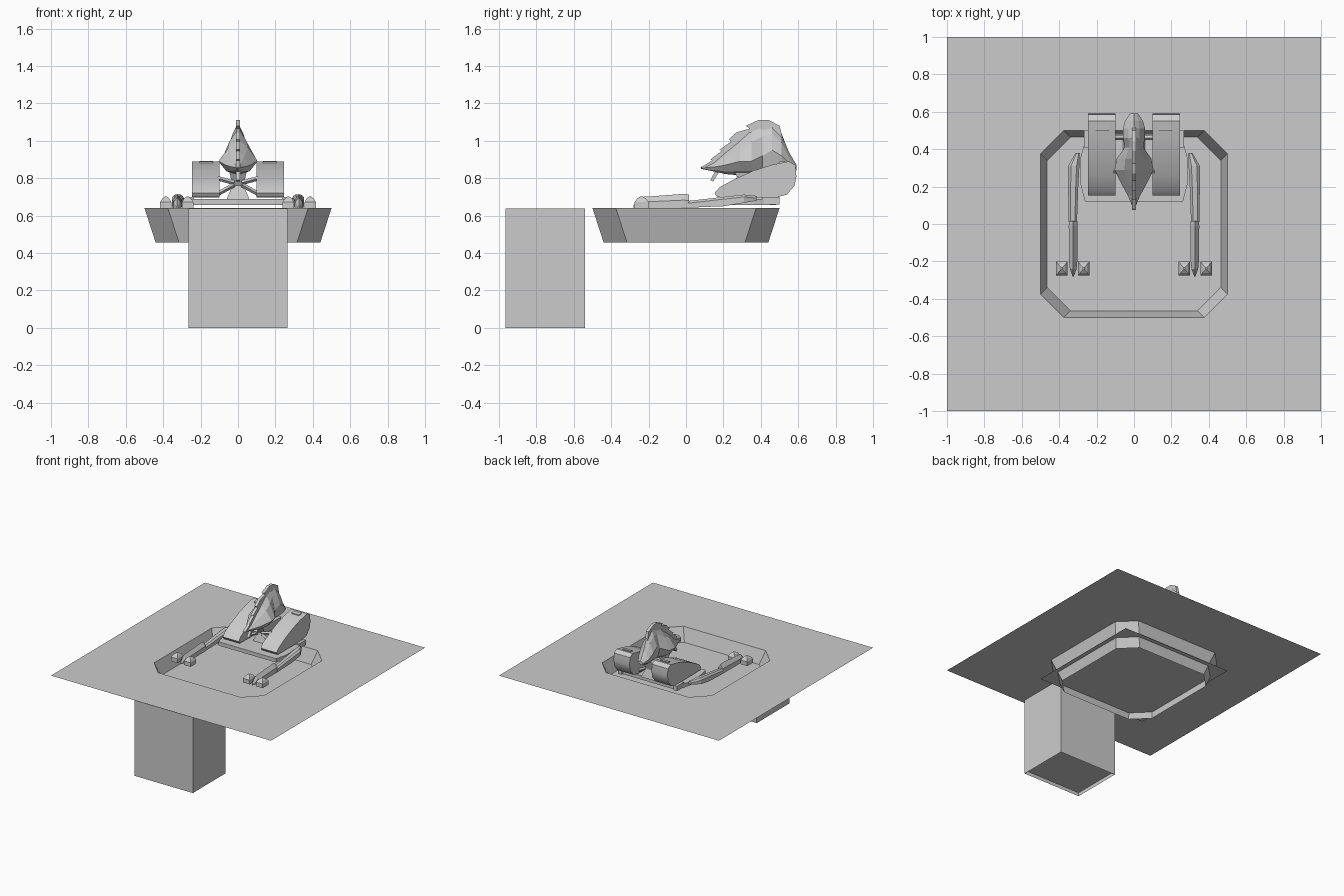
import bpy, bmesh
from mathutils import Vector

if "Cube" in bpy.data.objects:
    bpy.data.objects.remove(bpy.data.objects["Cube"])


def make(name, verts, faces, smooth=None, mirror=False):
    me = bpy.data.meshes.new(name)
    bm = bmesh.new()
    vs = [bm.verts.new(v) for v in verts]
    for f in faces:
        bm.faces.new([vs[i] for i in f])
    bmesh.ops.recalc_face_normals(bm, faces=bm.faces)
    bm.to_mesh(me)
    bm.free()
    ob = bpy.data.objects.new(name, me)
    bpy.context.collection.objects.link(ob)
    if smooth:
        bpy.context.view_layer.objects.active = ob
        ob.select_set(True)
        bpy.ops.object.shade_smooth_by_angle(angle=smooth)
        ob.select_set(False)
    if mirror:
        ob.modifiers.new("mirror", 'MIRROR').use_axis[0] = True
    return ob


def loft(name, rings, caps=True, **kw):
    """Skin closed rings that all have the same point count."""
    n = len(rings[0])
    verts = [p for r in rings for p in r]
    faces = [(k * n + i, k * n + (i + 1) % n, (k + 1) * n + (i + 1) % n, (k + 1) * n + i)
             for k in range(len(rings) - 1) for i in range(n)]
    if caps:
        faces += [tuple(range(n)), tuple(range((len(rings) - 1) * n, len(rings) * n))]
    return make(name, verts, faces, **kw)


def side_extrude(name, profile, x0, x1, **kw):
    return loft(name, [[(x, y, z) for y, z in profile] for x in (x0, x1)], **kw)


def rect(x0, x1, y0, y1, z):
    return [(x0, y0, z), (x1, y0, z), (x1, y1, z), (x0, y1, z)]


def strut(name, a, b, r):
    a, b = Vector(a), Vector(b)
    d = (b - a).normalized()
    u = d.cross(Vector((0, 1, 0))).normalized() * r
    v = d.cross(u).normalized() * r
    loft(name, [[p + u, p + v, p - u, p - v] for p in (a, b)], mirror=True)


def octagon(r, c, z):
    return [(r, -c, z), (r, c, z), (c, r, z), (-c, r, z),
            (-r, c, z), (-r, -c, z), (-c, -r, z), (c, -r, z)]


# Deck with an eight-sided opening
TOP = 0.64
square = [(1, -1, TOP), (1, 1, TOP), (-1, 1, TOP), (-1, -1, TOP)]
deck_faces = []
for k in range(4):
    a, b, nxt = 4 + 2 * k, 5 + 2 * k, 4 + (2 * k + 2) % 8
    deck_faces += [(k, (k + 1) % 4, b, a), ((k + 1) % 4, nxt, b)]
make("deck", square + octagon(0.5, 0.375, TOP), deck_faces)

# Sloped pit wall and flat pit floor
loft("pit_wall", [octagon(0.5, 0.375, TOP), octagon(0.44, 0.315, 0.455)], caps=False)
make("pit_floor", rect(-0.5, 0.5, -0.5, 0.5, 0.53), [(0, 1, 2, 3)])

# Front block, its underside slightly recessed
bx = (-0.265, 0.265, -0.965, -0.54)
loft("front_block", [rect(*bx, 0), rect(*bx, 0.638)], caps=False)
make("front_block_underside", rect(*bx, 0.03), [(0, 1, 2, 3)])
make("front_block_top", rect(*bx, 0.637), [(0, 1, 2, 3)])

# Base slab
half = [(0.262, 0.12), (0.285, 0.21), (0.285, 0.36), (0.25, 0.48)]
outline = half + [(-x, y) for x, y in reversed(half)]
loft("base_slab", [[(x, y, z) for x, y in outline] for z in (0.657, 0.688)])

# Rounded side pods
pod = [(0.165, 0.70), (0.152, 0.72), (0.18, 0.752), (0.26, 0.795), (0.36, 0.84), (0.46, 0.872),
       (0.55, 0.89), (0.585, 0.87), (0.59, 0.81), (0.58, 0.76), (0.54, 0.712), (0.48, 0.697)]
side_extrude("side_pod", pod, 0.10, 0.245, smooth=0.6, mirror=True)
side_extrude("pod_plate", [(0.50, 0.87), (0.53, 0.88), (0.53, 0.893), (0.50, 0.888)],
             0.135, 0.205, mirror=True)

# Long arms reaching forward
arm = []
for y, x0, x1, z0, z1 in [(0.01, 0.305, 0.35, 0.642, 0.678), (0.2, 0.298, 0.352, 0.65, 0.70),
                          (0.31, 0.292, 0.352, 0.668, 0.712), (0.38, 0.29, 0.312, 0.68, 0.705)]:
    m = (x1 - x0) * 0.25
    arm.append([(x0, y, z0), (x1, y, z0), (x1, y, z1 - 0.012),
                (x1 - m, y, z1), (x0 + m, y, z1), (x0, y, z1 - 0.012)])
loft("arm", arm, mirror=True)

# Ridged blades at the ends of the arms
blade = []
for y, w, z0, z1 in [(0.015, 0.022, 0.642, 0.712), (-0.01, 0.024, 0.642, 0.716),
                     (-0.2, 0.022, 0.64, 0.702), (-0.24, 0.018, 0.64, 0.70), (-0.28, 0.003, 0.64, 0.655)]:
    zm = z0 + (z1 - z0) * 0.55
    blade.append([(0.325 - w, y, z0), (0.325 + w, y, z0), (0.325 + w, y, zm),
                  (0.325, y, z1), (0.325 - w, y, zm)])
loft("arm_blade", blade, mirror=True)

# Pointed claws on both sides of each blade
for x in (0.269, 0.386):
    rings = [rect(x - w, x + w, -0.238 - d, -0.238 + d, z)
             for w, d, z in [(0.03, 0.037, 0.638), (0.03, 0.037, 0.672),
                             (0.02, 0.024, 0.69), (0.004, 0.006, 0.703)]]
    loft("claw", rings, mirror=True)

# Central crested body: (y, half width, bottom, widest height, top)
body = []
for y, w, zb, zw, zt in [(0.08, 0.003, 0.85, 0.855, 0.86), (0.15, 0.032, 0.836, 0.86, 0.89),
                         (0.21, 0.065, 0.822, 0.87, 0.945), (0.29, 0.104, 0.815, 0.89, 1.01),
                         (0.35, 0.092, 0.815, 0.89, 1.065), (0.41, 0.05, 0.815, 0.92, 1.09),
                         (0.46, 0.058, 0.81, 0.95, 1.095), (0.51, 0.06, 0.815, 0.92, 1.04),
                         (0.55, 0.048, 0.825, 0.88, 0.94), (0.59, 0.022, 0.84, 0.855, 0.872)]:
    zu = zw + (zt - zw) * 0.6
    body.append([(0, y, zb), (w * 0.6, y, zb + (zw - zb) * 0.3), (w, y, zw), (w * 0.5, y, zu),
                 (0, y, zt), (-w * 0.5, y, zu), (-w, y, zw), (-w * 0.6, y, zb + (zw - zb) * 0.3)])
loft("crested_body", body)

# Serrated crest plate
crest = [(0.075, 0.855), (0.14, 0.895), (0.13, 0.9), (0.19, 0.945), (0.18, 0.952), (0.24, 0.995),
         (0.23, 1.008), (0.27, 1.045), (0.34, 1.065), (0.32, 1.08), (0.39, 1.112), (0.44, 1.112),
         (0.50, 1.08), (0.52, 1.0), (0.45, 0.9), (0.3, 0.88), (0.16, 0.85)]
side_extrude("crest", crest, -0.012, 0.012)

# Chin prong and neck under the body
side_extrude("chin_prong", [(0.13, 0.79), (0.145, 0.782), (0.175, 0.83), (0.155, 0.835)], -0.012, 0.012)
loft("neck", [rect(-w, w, y0, y1, z) for w, y0, y1, z in
              [(0.06, 0.28, 0.5, 0.69), (0.03, 0.3, 0.48, 0.76), (0.045, 0.26, 0.5, 0.83)]])

# Cross struts between neck and pods
for y in (0.28, 0.46):
    strut("upper_strut", (0.02, y, 0.775), (0.11, y, 0.80), 0.012)
    strut("lower_strut", (0.02, y, 0.765), (0.11, y, 0.715), 0.012)

# Rear brackets linking pods to the slab
loft("rear_bracket", [rect(0.235, 0.268, 0.41, 0.5, z) for z in (0.66, 0.7)], mirror=True)
